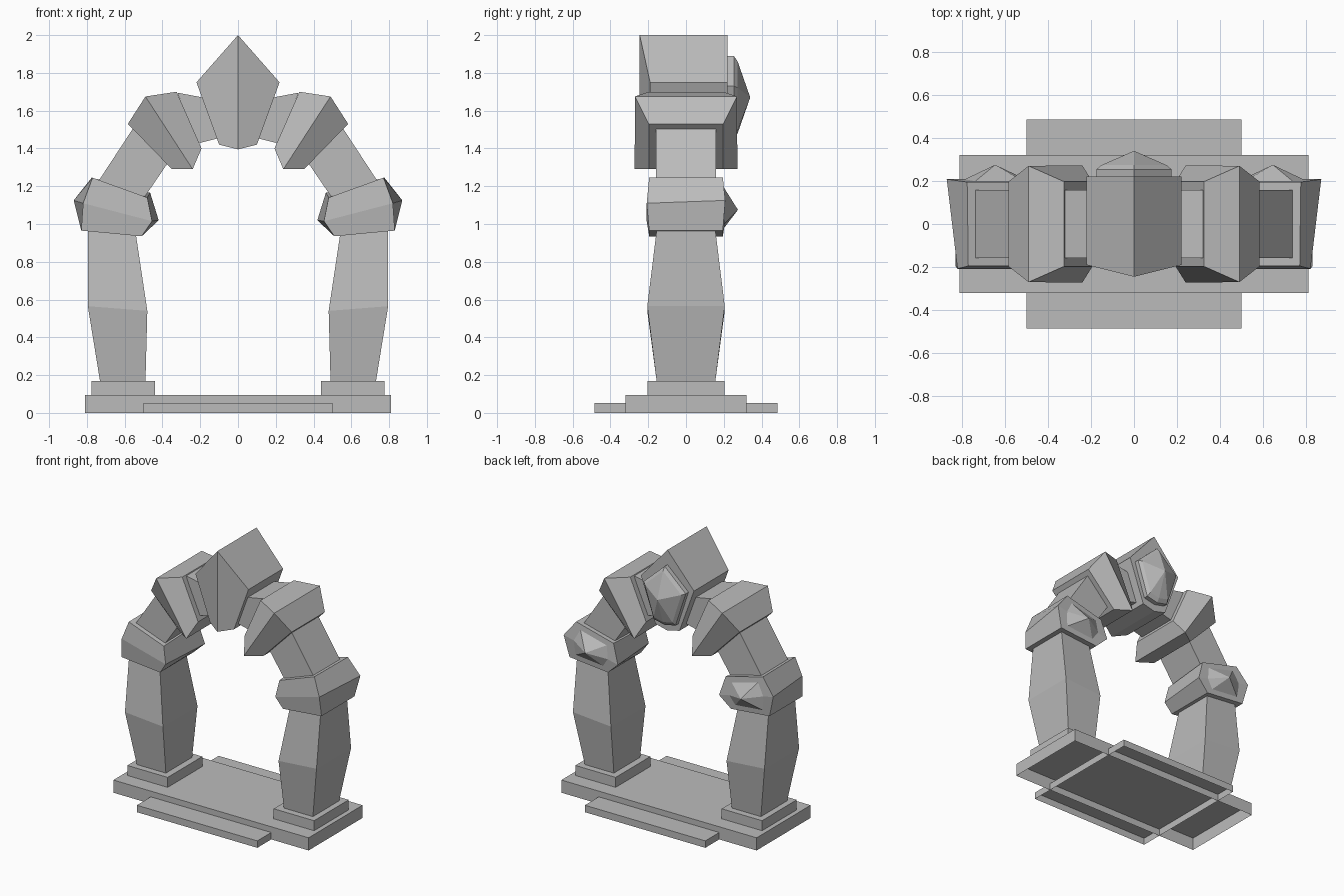
import bpy
import bmesh

cube = bpy.data.objects.get("Cube")
if cube:
    bpy.data.objects.remove(cube, do_unlink=True)

stone = bpy.data.materials.new("grey stone")
stone.use_nodes = True
grey = (0.5, 0.5, 0.5, 1)
stone.diffuse_color = grey
stone.node_tree.nodes["Principled BSDF"].inputs["Base Color"].default_value = grey


def finish(name, bm, mirror=False):
    """Turn a bmesh into a flat-shaded stone object, optionally mirrored in x."""
    bmesh.ops.recalc_face_normals(bm, faces=bm.faces)
    mesh = bpy.data.meshes.new(name)
    bm.to_mesh(mesh)
    bm.free()
    mesh.materials.append(stone)
    obj = bpy.data.objects.new(name, mesh)
    bpy.context.collection.objects.link(obj)
    if mirror:
        mod = obj.modifiers.new("Mirror", "MIRROR")
        mod.use_mirror_merge = False
    return obj


def slab(name, low, high, mirror=False, open_bottom=False):
    """Axis-aligned box between two corners."""
    bm = bmesh.new()
    bmesh.ops.create_cube(bm, size=1)
    for v in bm.verts:
        v.co = [b if c > 0 else a for a, b, c in zip(low, high, v.co)]
    bm.normal_update()
    if open_bottom:
        under = [f for f in bm.faces if f.normal.z < -0.9]
        bmesh.ops.delete(bm, geom=under, context="FACES_ONLY")
    return finish(name, bm, mirror)


def block(name, front, front_y, back, back_y, crease=0, mirror=False):
    """Stone spanned between a front and a back outline; six-sided ends
    are creased from corner `crease` to the opposite corner."""
    bm = bmesh.new()
    n = len(front)
    rings = [[bm.verts.new((x, y, z)) for (x, z), y in zip(pts, ys)]
             for pts, ys in ((front, front_y), (back, back_y))]
    for i in range(n):
        j = (i + 1) % n
        bm.faces.new((rings[0][i], rings[0][j], rings[1][j], rings[1][i]))
    for ring in rings:
        if n == 6:
            for start in (crease, crease + 3):
                bm.faces.new([ring[(start + k) % n] for k in range(4)])
        else:
            bm.faces.new(ring)
    return finish(name, bm, mirror)


def gem(name, outline, y, tip, mirror=False):
    """Pointed facet stone rising backwards from an outline to a tip."""
    bm = bmesh.new()
    base = [bm.verts.new((x, y, z)) for x, z in outline]
    apex = bm.verts.new(tip)
    bm.faces.new(base)
    for i, v in enumerate(base):
        bm.faces.new((v, base[(i + 1) % len(base)], apex))
    return finish(name, bm, mirror)


def shrink(points, centre, factor):
    return [tuple(c + (p - c) * factor for p, c in zip(pt, centre)) for pt in points]


def even(points, depths, **kw):
    """Arguments for a block that is symmetric front to back."""
    return dict(front=points, back=points, front_y=[-d for d in depths],
                back_y=depths, **kw)


# Floor and steps, hollow underneath
slab("floor_slab", (-.81, -.32, 0), (.81, .32, .095), open_bottom=True)
slab("step_slab", (-.5, -.485, 0), (.5, .485, .052), open_bottom=True)

# Pillars on plinths
slab("plinths", (.44, -.205, .09), (.775, .205, .17), mirror=True)
pillar = [(.49, .165), (.73, .165), (.795, .565), (.795, .97), (.54, .94), (.48, .54)]
block("pillars", **even(pillar, [.155, .155, .205, .155, .155, .205],
                        crease=2, mirror=True))

# Capitals, wider at the back, with a pointed stone behind
cap_front = [(.77, 1.245), (.82, 1.11), (.83, .965), (.51, .935), (.455, 1.015), (.48, 1.14)]
cap_back = [(.775, 1.245), (.87, 1.125), (.83, .965), (.51, .935), (.42, 1.02), (.465, 1.165)]
depths = [.195, .208, .195, .195, .208, .195]
block("capitals", cap_front, [-d for d in depths], cap_back, depths, crease=1, mirror=True)
gem("capital_gems", shrink(cap_back, (.645, 1.075), .7), .2, (.645, .275, 1.075), mirror=True)

# Plain arch stones
lower = [(.75, 1.21), (.54, 1.53), (.36, 1.34), (.51, 1.12)]
block("lower_arch_stones", **even(lower, [.158] * 4, mirror=True))
upper = [(.32, 1.695), (.08, 1.65), (.08, 1.46), (.22, 1.425)]
block("upper_arch_stones", **even(upper, [.157] * 4, mirror=True))

# Ridged shoulder stones
shoulder = [(.49, 1.675), (.325, 1.7), (.193, 1.4), (.24, 1.29), (.35, 1.29), (.583, 1.53)]
block("shoulder_stones", **even(shoulder, [.27, .197, .197, .272, .197, .197], mirror=True))

# Keystone with a ridged front
key = [(0, 2), (.22, 1.75), (.1, 1.42), (0, 1.395), (-.1, 1.42), (-.22, 1.75)]
block("keystone", key, [-.245, -.19, -.19, -.245, -.19, -.19], key, [.22] * 6)

# Boss and pointed stone on the back of the keystone
boss = [(0, 1.89), (.175, 1.73), (.09, 1.47), (0, 1.45), (-.09, 1.47), (-.175, 1.73)]
rim = shrink(boss, (0, 1.67), .87)
block("boss", boss, [.21] * 6, boss, [.253] * 6)
block("boss_rim", boss, [.253] * 6, rim, [.273] * 6)
gem("boss_gem", rim, .273, (0, .34, 1.67))
